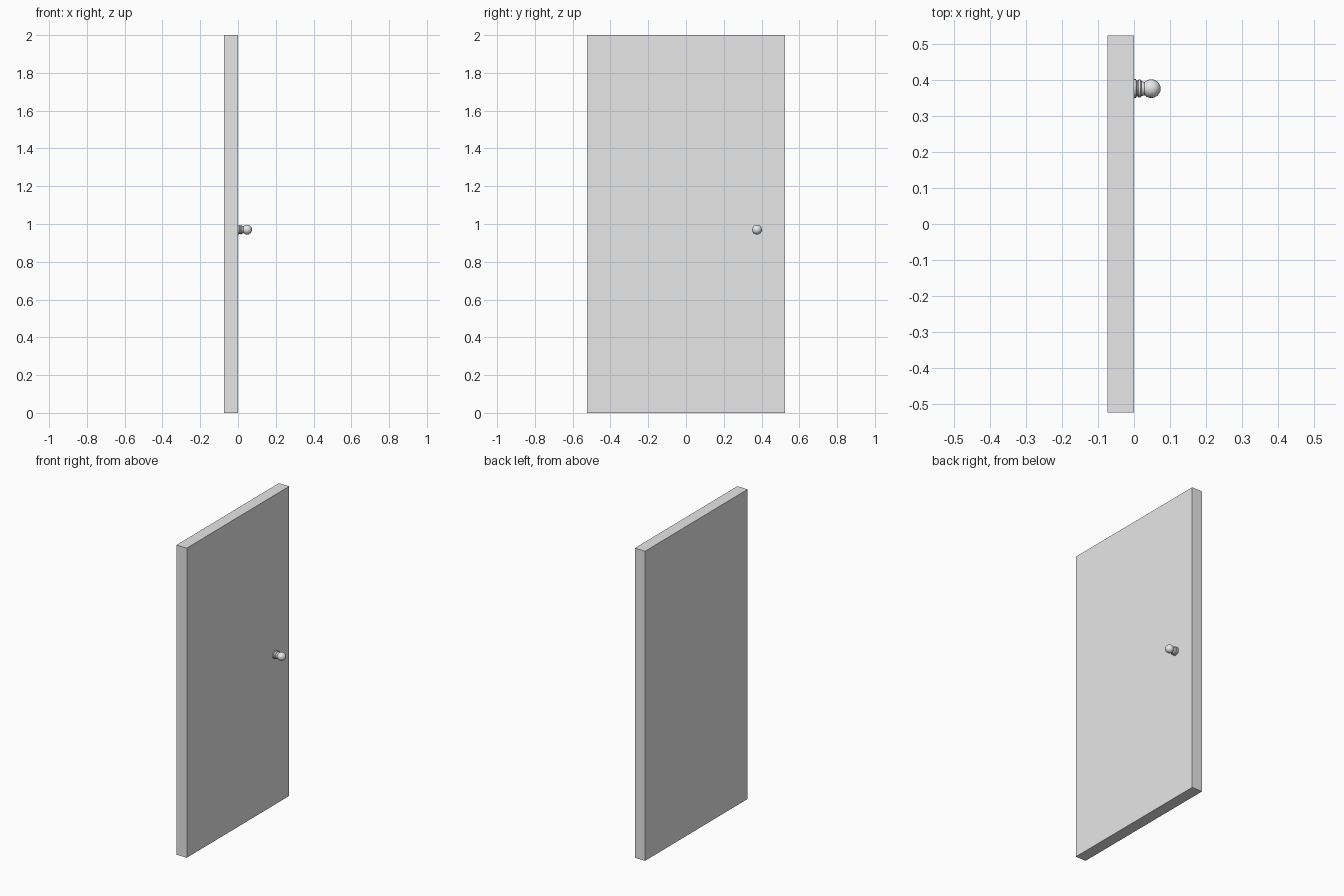
import bpy
import bmesh
import math
from mathutils import Matrix, Vector

cube = bpy.data.objects.get("Cube")
if cube:
    bpy.data.objects.remove(cube, do_unlink=True)

grey = bpy.data.materials.new("plain grey")
grey.use_nodes = True
grey.diffuse_color = (0.8, 0.8, 0.8, 1)
grey.node_tree.nodes["Principled BSDF"].inputs["Base Color"].default_value = (0.8, 0.8, 0.8, 1)


def finish(name, bm):
    bmesh.ops.recalc_face_normals(bm, faces=bm.faces)
    mesh = bpy.data.meshes.new(name)
    bm.to_mesh(mesh)
    bm.free()
    mesh.materials.append(grey)
    obj = bpy.data.objects.new(name, mesh)
    bpy.context.collection.objects.link(obj)
    return obj


# Door panel: one plain slab
bm = bmesh.new()
bmesh.ops.create_cube(bm, size=1, matrix=Matrix.Translation((-0.037, 0, 1)) @ Matrix.Diagonal((0.074, 1.046, 2, 1)))
finish("door_panel", bm)

# Door knob: stepped rose, neck and ball turned about the x axis
ball_x, ball_r = 0.048, 0.026
profile = [(0, 0), (0, 0.026), (0.005, 0.026), (0.008, 0.022), (0.011, 0.022),
           (0.013, 0.025), (0.018, 0.025), (0.021, 0.021), (0.027, 0.019)]
for i in range(9):
    a = math.radians(135 * (1 - i / 8))
    profile.append((ball_x + ball_r * math.cos(a), ball_r * math.sin(a)))

bm = bmesh.new()
verts = [bm.verts.new((x, r, 0)) for x, r in profile]
edges = [bm.edges.new(pair) for pair in zip(verts, verts[1:])]
bmesh.ops.spin(bm, geom=verts + edges, cent=(0, 0, 0), axis=(1, 0, 0),
               angle=math.tau, steps=20, use_duplicate=False)
bmesh.ops.remove_doubles(bm, verts=bm.verts, dist=0.0001)
bmesh.ops.translate(bm, verts=bm.verts, vec=Vector((0, 0.376, 0.97)))
knob = finish("door_knob", bm)

bpy.ops.object.select_all(action="DESELECT")
knob.select_set(True)
bpy.context.view_layer.objects.active = knob
bpy.ops.object.shade_smooth_by_angle(angle=math.radians(30))
